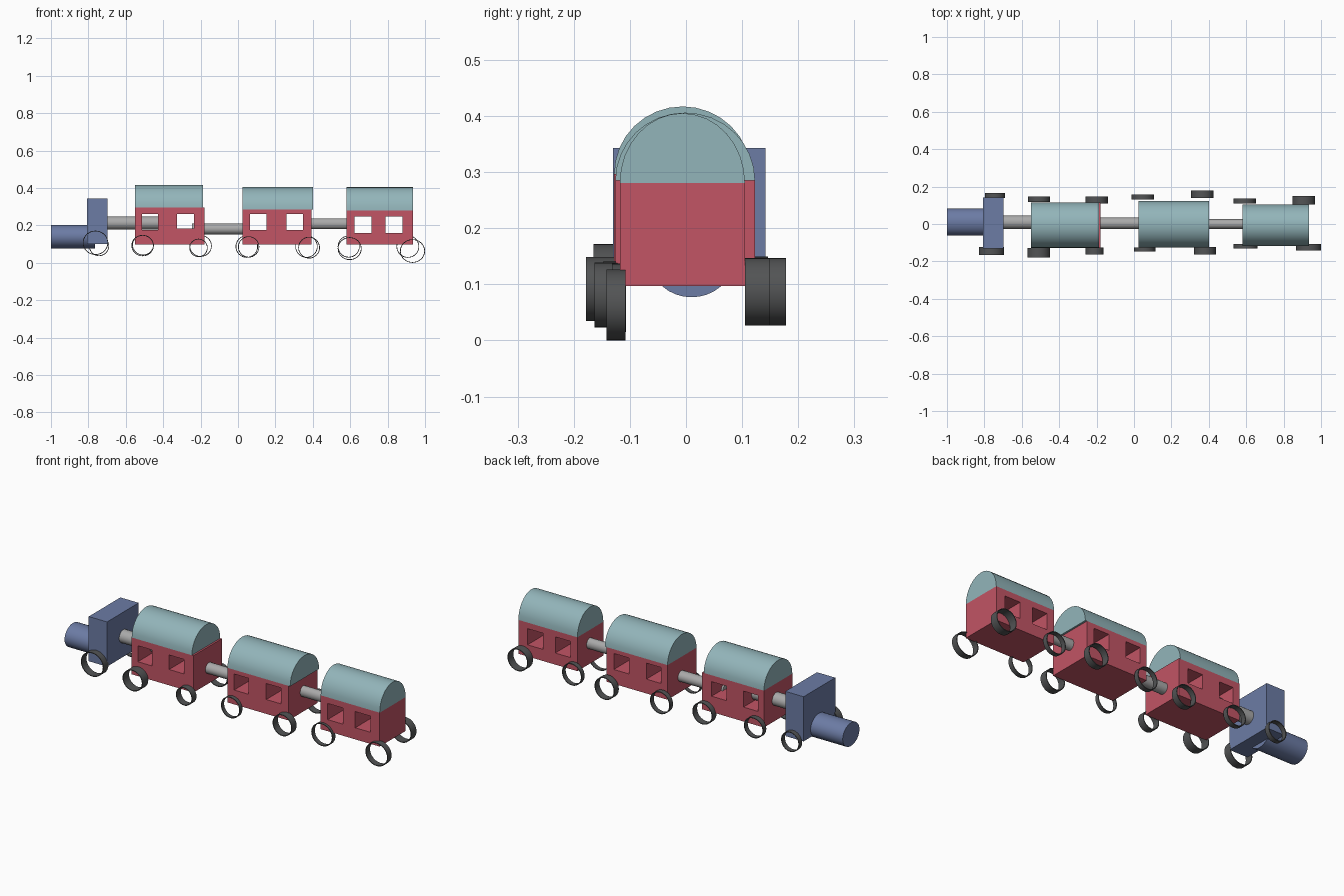
import bpy, bmesh
from math import pi, sin, cos
from mathutils import Matrix

if "Cube" in bpy.data.objects:
    bpy.data.objects.remove(bpy.data.objects["Cube"])


def material(name, rgb):
    m = bpy.data.materials.new(name)
    m.diffuse_color = (*rgb, 1)
    m.use_nodes = True
    m.node_tree.nodes["Principled BSDF"].inputs["Base Color"].default_value = m.diffuse_color
    return m


BLUE = material("blue", (0.15, 0.20, 0.375))
RED = material("red", (0.54, 0.09, 0.13))
TEAL = material("teal", (0.29, 0.46, 0.49))
DARK = material("dark_grey", (0.085, 0.088, 0.09))
STEEL = material("steel", (0.40, 0.40, 0.40))


def finish(name, bm, mat=None, smooth=False):
    bmesh.ops.recalc_face_normals(bm, faces=bm.faces)
    me = bpy.data.meshes.new(name)
    bm.to_mesh(me)
    bm.free()
    ob = bpy.data.objects.new(name, me)
    bpy.context.collection.objects.link(ob)
    if mat:
        me.materials.append(mat)
    if smooth:
        bpy.ops.object.select_all(action='DESELECT')
        ob.select_set(True)
        bpy.context.view_layer.objects.active = ob
        bpy.ops.object.shade_smooth_by_angle(angle=pi / 6)
    return ob


def box(name, x, y, z, mat=None):
    bm = bmesh.new()
    bmesh.ops.create_cube(bm, size=1)
    for v in bm.verts:
        v.co = [(a + b) / 2 + c * (b - a) for (a, b), c in zip((x, y, z), v.co)]
    return finish(name, bm, mat)


def rod(name, x0, x1, y, z, ry, rz, mat=None):
    # Capped cylinder along x
    bm = bmesh.new()
    bmesh.ops.create_cone(bm, cap_ends=True, segments=32, radius1=1, radius2=1, depth=1)
    bm.transform(Matrix.Rotation(pi / 2, 4, 'Y'))
    for v in bm.verts:
        v.co = ((x0 + x1) / 2 + v.co.x * (x1 - x0), y + v.co.y * ry, z + v.co.z * rz)
    return finish(name, bm, mat, True)


def wheel(name, x, z, rx, rz, y0, y1, wall=0.004):
    # Thin-walled hoop along y: rectangular section swept round the axle
    bm = bmesh.new()
    n = 32
    section = [(0, y0), (0, y1), (wall, y1), (wall, y0)]
    rings = []
    for i in range(n):
        a = 2 * pi * i / n
        rings.append([bm.verts.new((x + (rx - d) * cos(a), y, z + (rz - d) * sin(a))) for d, y in section])
    for i in range(n):
        p, q = rings[i], rings[(i + 1) % n]
        for j in range(4):
            k = (j + 1) % 4
            bm.faces.new((p[j], p[k], q[k], q[j]))
    return finish(name, bm, DARK, True)


def roof(name, x, y, z):
    # Half-round barrel roof along x
    bm = bmesh.new()
    yc, ry = (y[0] + y[1]) / 2, (y[1] - y[0]) / 2
    n = 16
    prof = [(yc + ry * cos(pi * i / n), z[0] + (z[1] - z[0]) * sin(pi * i / n)) for i in range(n + 1)]
    f = bm.faces.new([bm.verts.new((x[0], a, b)) for a, b in prof])
    g = bmesh.ops.extrude_face_region(bm, geom=[f], use_keep_orig=True)
    vs = [v for v in g["geom"] if isinstance(v, bmesh.types.BMVert)]
    bmesh.ops.translate(bm, verts=vs, vec=(x[1] - x[0], 0, 0))
    return finish(name, bm, TEAL, True)


# Locomotive
rod("boiler", -1.0, -0.765, 0.01, 0.140, 0.072, 0.063, BLUE)
box("cab", (-0.807, -0.697), (-0.13, 0.142), (0.10, 0.343), BLUE)

# Carriages: body x, roof x, y, body top, roof top, windows (x0, x1, z0, z1)
cars = [
    ((-0.55, -0.178), (-0.55, -0.188), (-0.128, 0.116), 0.297, 0.417,
     [(-0.513, -0.427, 0.175, 0.262), (-0.325, -0.235, 0.183, 0.262)]),
    ((0.025, 0.392), (0.025, 0.402), (-0.126, 0.123), 0.285, 0.406,
     [(0.065, 0.152, 0.175, 0.262), (0.258, 0.348, 0.175, 0.262)]),
    ((0.58, 0.935), (0.58, 0.935), (-0.118, 0.105), 0.281, 0.405,
     [(0.622, 0.713, 0.16, 0.248), (0.788, 0.88, 0.16, 0.248)]),
]
for i, (bx, rx, y, zb, zr, windows) in enumerate(cars, 1):
    body = box(f"carriage_body_{i}", bx, y, (0.097, zb), RED)
    for j, (x0, x1, z0, z1) in enumerate(windows, 1):
        cut = box(f"window_cutter_{i}_{j}", (x0, x1), (-0.3, 0.3), (z0, z1), RED)
        cut.hide_render = True
        cut.hide_set(True)
        mod = body.modifiers.new(f"window_{j}", 'BOOLEAN')
        mod.operation = 'DIFFERENCE'
        mod.solver = 'EXACT'
        mod.object = cut
    roof(f"carriage_roof_{i}", rx, y, (zb, zr))

# Couplings between the carriages
rod("coupling_1", -0.72, -0.425, 0.01, 0.213, 0.036, 0.035, STEEL)
rod("coupling_2", -0.245, 0.05, 0.004, 0.181, 0.030, 0.029, STEEL)
rod("coupling_3", 0.355, 0.61, 0.0, 0.209, 0.026, 0.029, STEEL)

# Wheels: x, z, x radius, z radius, y range
wheels = [
    (-0.762, 0.107, 0.068, 0.065, -0.165, -0.122), (-0.743, 0.090, 0.054, 0.054, 0.140, 0.167),
    (-0.510, 0.092, 0.060, 0.057, -0.178, -0.128), (-0.508, 0.095, 0.058, 0.055, 0.118, 0.146),
    (-0.211, 0.080, 0.049, 0.049, -0.163, -0.125), (-0.200, 0.090, 0.060, 0.058, 0.110, 0.146),
    (0.057, 0.085, 0.057, 0.057, -0.147, -0.125), (0.047, 0.087, 0.060, 0.060, 0.130, 0.157),
    (0.380, 0.081, 0.058, 0.058, -0.163, -0.122), (0.366, 0.087, 0.060, 0.060, 0.140, 0.178),
    (0.597, 0.076, 0.064, 0.061, -0.132, -0.107), (0.592, 0.087, 0.059, 0.059, 0.110, 0.136),
    (0.933, 0.063, 0.067, 0.063, -0.142, -0.108), (0.908, 0.087, 0.061, 0.060, 0.105, 0.150),
]
for i, w in enumerate(wheels, 1):
    wheel(f"wheel_{i}", *w)
